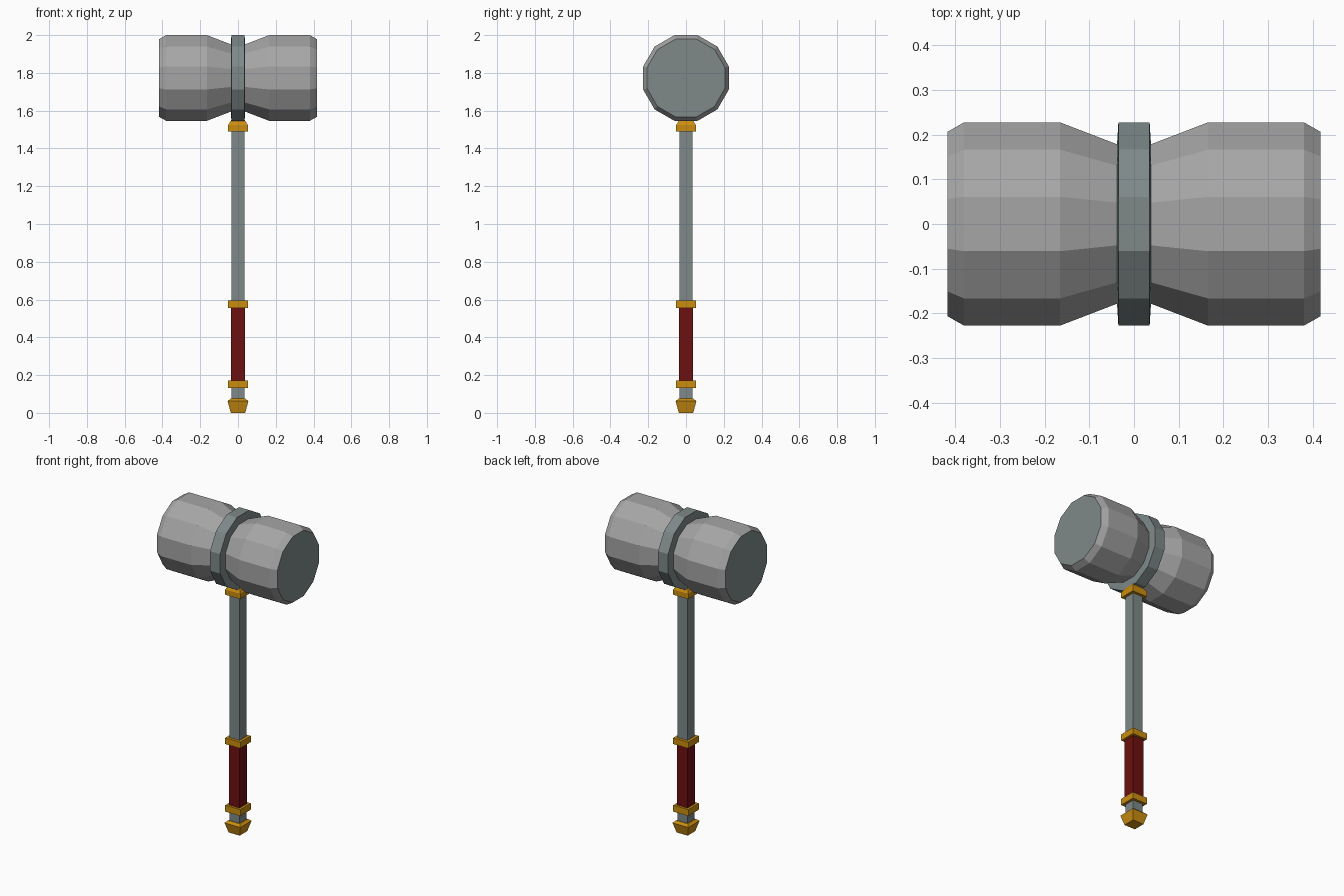
import bpy, bmesh, math

if "Cube" in bpy.data.objects:
    bpy.data.objects.remove(bpy.data.objects["Cube"])

HEAD_Z = 1.773


def material(name, rgb):
    m = bpy.data.materials.new(name)
    m.diffuse_color = (*rgb, 1)
    m.use_nodes = True
    m.node_tree.nodes["Principled BSDF"].inputs["Base Color"].default_value = m.diffuse_color
    return m


STONE = material("light grey", (0.38, 0.38, 0.38))
STEEL = material("blue grey steel", (0.21, 0.25, 0.25))
GOLD = material("gold", (0.60, 0.27, 0.005))
LEATHER = material("dark red leather", (0.155, 0.005, 0.005))


def loft(name, profile, sides, mats, axis="Z", centre_z=0.0):
    """Stack of regular polygons; profile = (position, distance to flat side)."""
    bm = bmesh.new()
    rings = []
    for pos, apothem in profile:
        r = apothem / math.cos(math.pi / sides)
        ring = []
        for i in range(sides):
            a = 2 * math.pi * (i + 0.5) / sides
            u, v = r * math.cos(a), r * math.sin(a)
            co = (u, v, pos) if axis == "Z" else (pos, u, v + centre_z)
            ring.append(bm.verts.new(co))
        rings.append(ring)
    for a, b in zip(rings, rings[1:]):
        for i in range(sides):
            j = (i + 1) % sides
            bm.faces.new((a[i], a[j], b[j], b[i]))
    bm.faces.new(rings[0][::-1])
    cap = bm.faces.new(rings[-1])
    if len(mats) > 1:          # striking face in the second colour
        cap.material_index = 1
    bmesh.ops.recalc_face_normals(bm, faces=bm.faces)
    mesh = bpy.data.meshes.new(name)
    bm.to_mesh(mesh)
    bm.free()
    for m in mats:
        mesh.materials.append(m)
    obj = bpy.data.objects.new(name, mesh)
    bpy.context.collection.objects.link(obj)
    return obj


# Hammer head: two mirrored halves with steel striking faces
for side, label in ((-1, "left"), (1, "right")):
    half = [(0.0, 0.163), (0.035, 0.177), (0.165, 0.227), (0.38, 0.227), (0.417, 0.206)]
    loft("head_" + label, [(side * x, r) for x, r in half], 12,
         [STONE, STEEL], "X", HEAD_Z)

# Band around the middle of the head
loft("head_band", [(-0.039, 0.16), (-0.035, 0.227), (0.035, 0.227), (0.039, 0.16)],
     12, [STEEL], "X", HEAD_Z)

# Square shaft and leather grip
loft("shaft", [(0.05, 0.035), (1.60, 0.035)], 4, [STEEL])
loft("grip", [(0.16, 0.0375), (0.565, 0.0375)], 4, [LEATHER])

# Gold collars and pommel
loft("lower_collar", [(0.132, 0.052), (0.172, 0.052)], 4, [GOLD])
loft("upper_collar", [(0.555, 0.052), (0.594, 0.052)], 4, [GOLD])
loft("head_collar", [(1.49, 0.052), (1.523, 0.052), (1.55, 0.036)], 4, [GOLD])
loft("pommel", [(0.0, 0.038), (0.062, 0.055), (0.075, 0.04)], 4, [GOLD])
